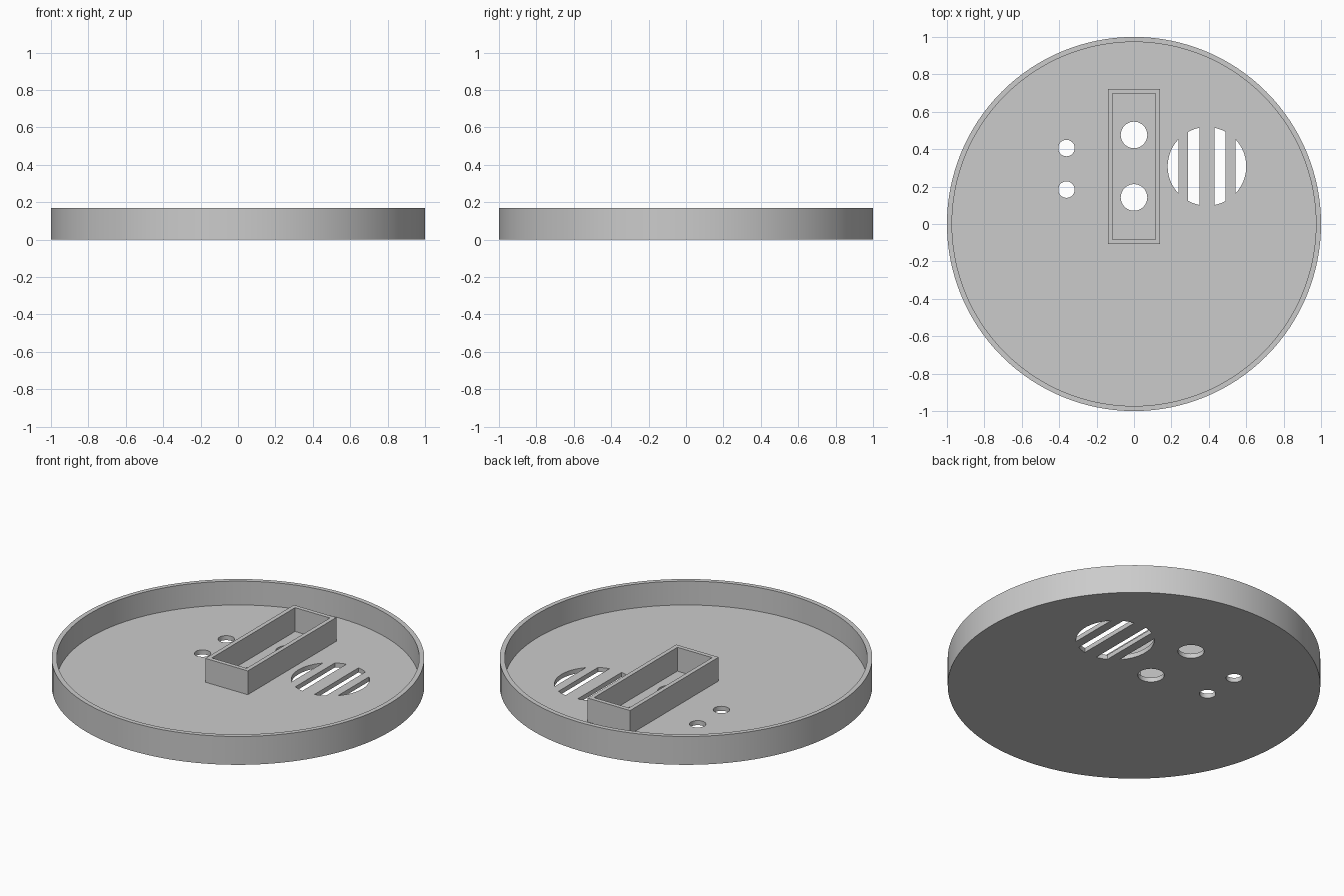
import bpy, bmesh, math

cube = bpy.data.objects.get("Cube")
if cube:
    bpy.data.objects.remove(cube, do_unlink=True)

HEIGHT, FLOOR, WALL = 0.168, 0.027, 0.027

grey = bpy.data.materials.new("plain grey")
grey.use_nodes = True
grey.diffuse_color = (0.6, 0.6, 0.6, 1)
grey.node_tree.nodes["Principled BSDF"].inputs["Base Color"].default_value = (0.6, 0.6, 0.6, 1)


def circle(r, x=0, y=0, n=128):
    return [(x + r * math.cos(math.tau * i / n), y + r * math.sin(math.tau * i / n)) for i in range(n)]


def rectangle(x0, x1, y0, y1):
    return [(x0, y0), (x1, y0), (x1, y1), (x0, y1)]


def slot(cx, cy, r, x0, x1, n=16):
    """Slice of a disc between two upright lines."""
    xs = [x0 + (x1 - x0) * (1 - math.cos(math.pi * i / n)) / 2 for i in range(n + 1)]
    half = [(x, math.sqrt(max(r * r - (x - cx) ** 2, 0))) for x in xs]
    low = [(x, cy - h) for x, h in half]
    high = [(x, cy + h) for x, h in reversed(half) if h > 1e-4]
    return low + high


def loft(bm, sections, closed=False):
    """Bridge (outline, z) sections; cap the ends or close into a ring."""
    loops = [[bm.verts.new((x, y, z)) for x, y in pts] for pts, z in sections]
    pairs = list(zip(loops, loops[1:]))
    if closed:
        pairs.append((loops[-1], loops[0]))
    else:
        bm.faces.new(loops[0])
        bm.faces.new(loops[-1])
    for a, b in pairs:
        for i in range(len(a)):
            j = (i + 1) % len(a)
            bm.faces.new((a[i], a[j], b[j], b[i]))


def finish(bm, name):
    bmesh.ops.recalc_face_normals(bm, faces=bm.faces)
    mesh = bpy.data.meshes.new(name)
    bm.to_mesh(mesh)
    bm.free()
    mesh.materials.append(grey)
    obj = bpy.data.objects.new(name, mesh)
    bpy.context.collection.objects.link(obj)
    return obj


# Shallow round tray with an upright rim
bm = bmesh.new()
outer, inner = circle(1), circle(1 - WALL)
loft(bm, [(outer, 0), (outer, HEIGHT), (inner, HEIGHT), (inner, FLOOR)])
tray = finish(bm, "round_tray")

# Cutters: sensor holes, small holes and speaker grille slots
bm = bmesh.new()
outlines = [circle(0.071, 0, y, 48) for y in (0.142, 0.476)]
outlines += [circle(0.044, -0.361, y, 48) for y in (0.184, 0.406)]
gx, gy, gr = 0.39, 0.308, 0.21
for a, b in ((-gr, -0.152), (-0.1, -0.04), (0.04, 0.1), (0.152, gr)):
    outlines.append(slot(gx, gy, gr, gx + a, gx + b))
for pts in outlines:
    loft(bm, [(pts, -0.05), (pts, 0.08)])
cutter = finish(bm, "hole_cutter")
cutter.hide_render = True

# Cut the holes through the floor
bpy.ops.object.select_all(action='DESELECT')
bpy.context.view_layer.objects.active = tray
tray.select_set(True)
cut = tray.modifiers.new("holes", 'BOOLEAN')
cut.operation = 'DIFFERENCE'
cut.solver = 'EXACT'
cut.object = cutter
bpy.ops.object.modifier_apply(modifier=cut.name)
bpy.data.objects.remove(cutter, do_unlink=True)
bpy.ops.object.shade_smooth_by_angle(angle=math.radians(20))

# Open rectangular frame standing around the two large holes
bm = bmesh.new()
x, y0, y1, t = 0.139, -0.107, 0.722, 0.025
outer = rectangle(-x, x, y0, y1)
inner = rectangle(-x + t, x - t, y0 + t, y1 - t)
loft(bm, [(outer, FLOOR), (outer, HEIGHT), (inner, HEIGHT), (inner, FLOOR)], closed=True)
finish(bm, "sensor_frame")
